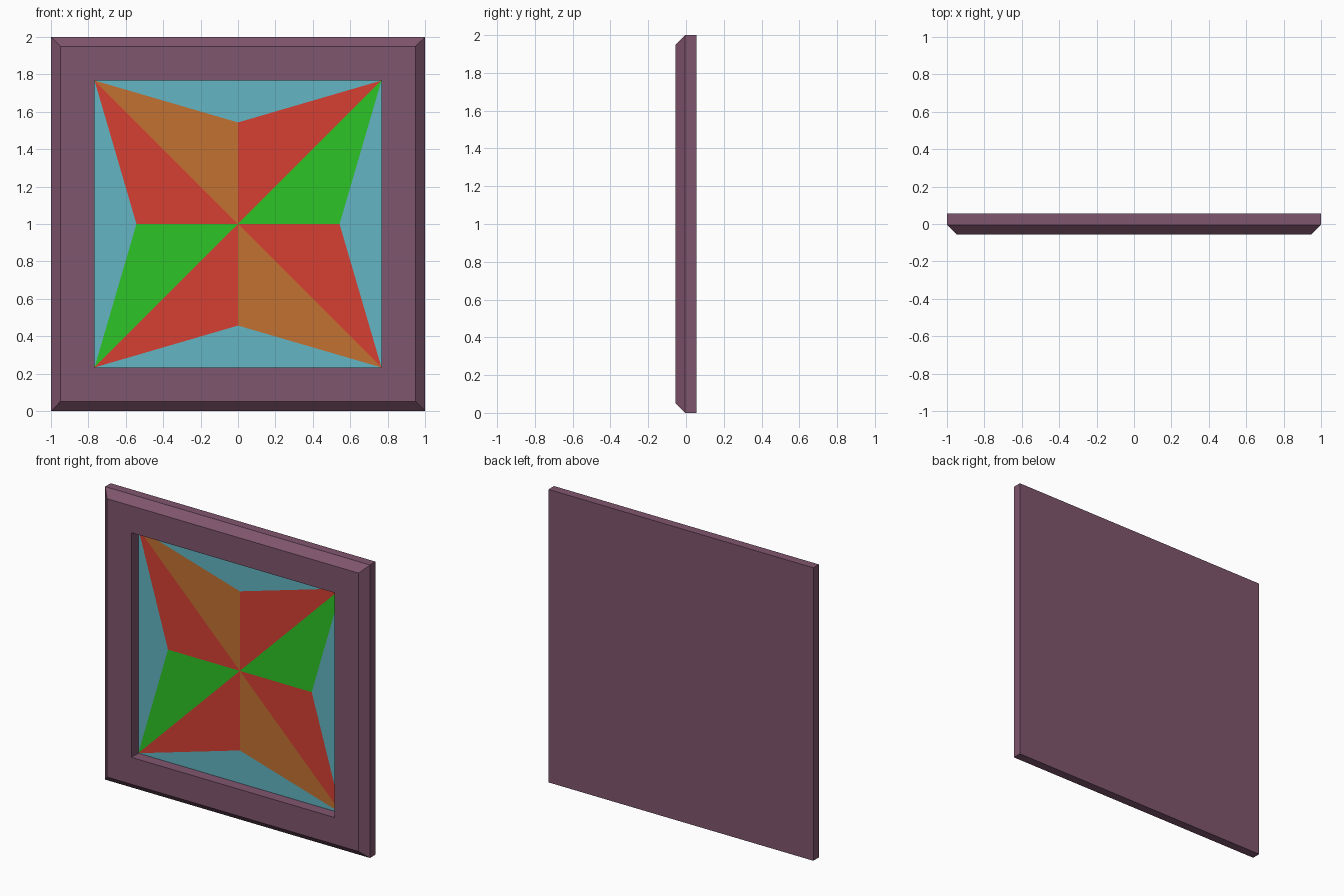
import bpy, bmesh
from math import cos, sin, pi

if "Cube" in bpy.data.objects:
    bpy.data.objects.remove(bpy.data.objects["Cube"])

OPEN = 0.767      # half width of the opening
TIP = 0.543       # inner star points on the axes
FLOOR_Y = 0.02    # depth of the recessed panel


def material(name, rgb):
    # 8-bit screen colour to linear
    m = bpy.data.materials.new(name)
    m.diffuse_color = [((c / 255 + 0.055) / 1.055) ** 2.4 for c in rgb] + [1]
    m.use_nodes = True
    m.node_tree.nodes["Principled BSDF"].inputs["Base Color"].default_value = m.diffuse_color
    return m


def finish(name, bm, mats):
    mesh = bpy.data.meshes.new(name)
    bm.to_mesh(mesh)
    bm.free()
    for m in mats:
        mesh.materials.append(m)
    obj = bpy.data.objects.new(name, mesh)
    bpy.context.collection.objects.link(obj)
    return obj


# Frame: square rings lofted from the back, over the chamfer, into the recess
bm = bmesh.new()
profile = [(1, 0.055), (1, -0.005), (0.95, -0.055), (OPEN, -0.055), (OPEN, FLOOR_Y)]
corners = [(-1, -1), (1, -1), (1, 1), (-1, 1)]
rings = [[bm.verts.new((r * x, y, 1 + r * z)) for x, z in corners] for r, y in profile]
bm.faces.new(rings[0][::-1])
for a, b in zip(rings, rings[1:]):
    for i in range(4):
        j = (i + 1) % 4
        bm.faces.new((a[i], a[j], b[j], b[i]))
finish("frame", bm, [material("plum", (128, 86, 110))])

# Recessed panel: eight star facets around the centre, four background triangles
bm = bmesh.new()
centre = bm.verts.new((0, FLOOR_Y, 1))
rim = []
for i in range(8):
    r = OPEN * 2 ** 0.5 if i % 2 else TIP
    a = i * pi / 4
    rim.append(bm.verts.new((r * cos(a), FLOOR_Y, 1 + r * sin(a))))
RED, GREEN, ORANGE, BLUE = range(4)
for i, colour in enumerate([GREEN, RED, ORANGE, RED] * 2):
    f = bm.faces.new((centre, rim[i], rim[(i + 1) % 8]))
    f.material_index = colour
for i in range(0, 8, 2):
    f = bm.faces.new((rim[i - 1], rim[i + 1], rim[i]))
    f.material_index = BLUE
finish("star_panel", bm, [
    material("red", (214, 64, 52)), material("green", (45, 195, 38)),
    material("orange", (194, 113, 49)), material("pale_blue", (99, 181, 196))])
